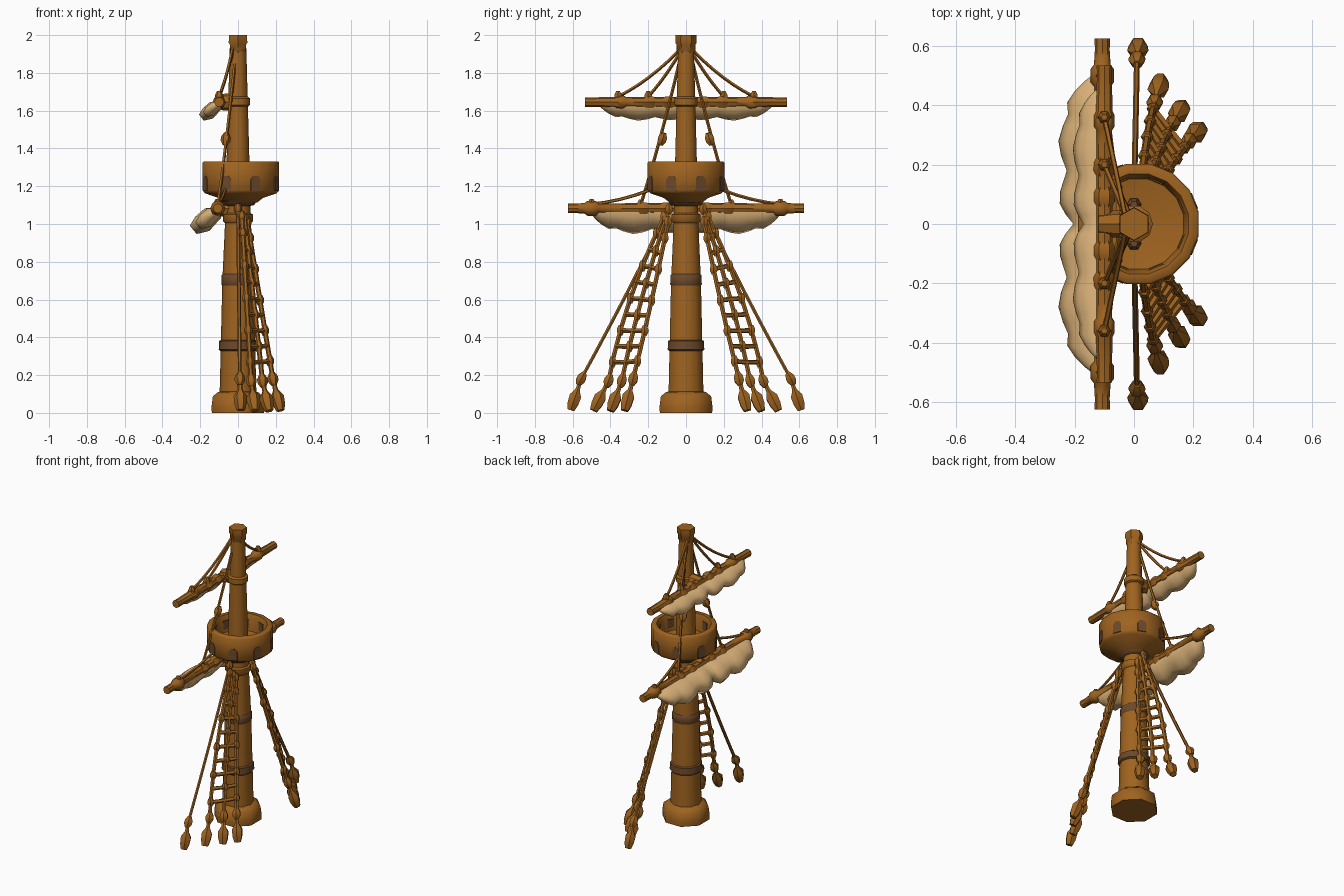
import bpy, bmesh, math
from mathutils import Vector

cube = bpy.data.objects.get("Cube")
if cube:
    bpy.data.objects.remove(cube)


def material(name, rgb):
    m = bpy.data.materials.new(name)
    m.use_nodes = True
    m.diffuse_color = (*rgb, 1)
    m.node_tree.nodes["Principled BSDF"].inputs["Base Color"].default_value = (*rgb, 1)
    return m


WOOD = material("warm wood", (0.345, 0.125, 0.014))
DARK = material("dark wood", (0.15, 0.066, 0.023))
CLOTH = material("sail cloth", (0.78, 0.49, 0.21))


def finish(name, bm, mat, angle=40):
    bmesh.ops.recalc_face_normals(bm, faces=bm.faces)
    mesh = bpy.data.meshes.new(name)
    bm.to_mesh(mesh)
    bm.free()
    mesh.materials.append(mat)
    for p in mesh.polygons:
        p.use_smooth = True
    mesh.set_sharp_from_angle(angle=math.radians(angle))
    ob = bpy.data.objects.new(name, mesh)
    bpy.context.collection.objects.link(ob)
    return ob


def skin(bm, rings):
    """Join vertex rings into a closed skin."""
    n = len(rings[0])
    for a, b in zip(rings, rings[1:]):
        for i in range(n):
            j = (i + 1) % n
            bm.faces.new((a[i], a[j], b[j], b[i]))
    bm.faces.new(rings[0])
    bm.faces.new(rings[-1])


def tube(bm, path, sides=6, turn=0.0):
    """Loft rings of (point, radius) square to the overall direction."""
    axis = (Vector(path[-1][0]) - Vector(path[0][0])).normalized()
    u = axis.cross(Vector((0, 1, 0)) if abs(axis.z) > 0.5 else Vector((0, 0, 1))).normalized()
    v = axis.cross(u)
    rings = []
    for p, r in path:
        angles = [turn + math.tau * i / sides for i in range(sides)]
        rings.append([bm.verts.new(Vector(p) + r * (math.cos(a) * u + math.sin(a) * v)) for a in angles])
    skin(bm, rings)


def turned(name, profile, mat, sides=10, x=0.0, turn=0.0):
    """Upright turned part from (radius, height) pairs."""
    bm = bmesh.new()
    tube(bm, [((x, 0, z), r) for r, z in profile], sides, turn)
    return finish(name, bm, mat, 50)


def knot(bm, p, r, direction=(0, 0, 1)):
    d = Vector(direction).normalized() * r
    p = Vector(p)
    tube(bm, [(p - d * 1.3, r * 0.5), (p - d * 0.4, r), (p + d * 0.4, r), (p + d * 1.3, r * 0.5)])


def sagging(a, b, sag, steps=6):
    """Points from a to b, pushed along the sag vector in the middle."""
    a, b = Vector(a), Vector(b)
    return [a.lerp(b, i / steps) + Vector(sag) * 4 * i / steps * (1 - i / steps)
            for i in range(steps + 1)]


# Mast with foot, collars and cap
turned("mast", [(0.1, 0.05), (0.096, 0.15), (0.083, 0.7), (0.069, 1.0), (0.06, 1.35), (0.044, 1.93)], WOOD)
turned("mast_foot", [(0.15, 0), (0.152, 0.03), (0.144, 0.088), (0.115, 0.11), (0.09, 0.115)], WOOD, 8, 0, math.pi / 8)
turned("mast_cap", [(0.035, 1.9), (0.05, 1.915), (0.05, 1.95), (0.057, 1.96), (0.055, 2.0)], WOOD, 6, 0, math.pi / 6)
turned("upper_collar", [(0.05, 1.62), (0.064, 1.63), (0.064, 1.665), (0.05, 1.675)], WOOD)
turned("lower_collar", [(0.064, 1.0), (0.08, 1.015), (0.08, 1.05), (0.062, 1.06)], WOOD)
turned("low_band", [(0.09, 0.325), (0.102, 0.335), (0.1, 0.38), (0.087, 0.388)], DARK)
turned("high_band", [(0.08, 0.67), (0.088, 0.68), (0.086, 0.73), (0.077, 0.738)], DARK)

# Lookout basket
NEST_X, NEST_R, NEST_IN = 0.015, 0.207, 0.161
half = math.pi / 16
turned("basket", [(0.05, 1.11), (0.09, 1.115), (0.12, 1.138), (0.192, 1.162), (NEST_R, 1.178),
                  (NEST_R, 1.325), (0.2, 1.332), (0.172, 1.332), (NEST_IN, 1.305), (0.155, 1.22),
                  (0.05, 1.2)], WOOD, 16, NEST_X, half)
turned("basket_seat", [(0.06, 1.095), (0.085, 1.1), (0.098, 1.12), (0.06, 1.122)], DARK, 10)
bm = bmesh.new()
for s in (1, -1):
    knot(bm, (0, s * 0.065, 1.205), 0.025)
finish("mast_wedges", bm, DARK)


def planks(name, radius, outline):
    """Thin plates on every second flat of the basket wall."""
    bm = bmesh.new()
    for k in range(8):
        a = math.tau * (k + 0.5) / 8
        out = Vector((math.cos(a), math.sin(a), 0))
        side = Vector((-out.y, out.x, 0))
        base = Vector((NEST_X, 0, 0)) + out * radius * math.cos(half)
        skin(bm, [[bm.verts.new(base + out * d + side * w + Vector((0, 0, z))) for w, z in outline]
                  for d in (-0.005, 0.003)])
    finish(name, bm, DARK)


planks("basket_planks", NEST_R, [(-0.028, 1.176), (0.028, 1.176), (0.028, 1.235), (0.014, 1.255),
                                 (-0.014, 1.255), (-0.028, 1.235)])
planks("basket_inner_planks", NEST_IN, [(-0.024, 1.24), (0.024, 1.24), (0.024, 1.3), (-0.024, 1.3)])


# Yards, their straps and the furled sails
def yard(name, x, z, length, collar, bulge):
    half_profile = [(0, 0.027), (0.48, 0.027), (collar - 0.06, 0.026), (collar - 0.035, bulge),
                    (collar + 0.035, bulge), (collar + 0.06, 0.028), (0.94, 0.025), (1.0, 0.026)]
    full = [(-t, r) for t, r in reversed(half_profile[1:])] + half_profile
    bm = bmesh.new()
    tube(bm, [((x, t * length, z), r) for t, r in full], 8)
    for s in (1, -1):
        for t in (0.17, 0.36):
            knot(bm, (x, s * t * length, z), 0.036, (0, 1, 0))
    finish(name, bm, WOOD)
    bm = bmesh.new()
    tube(bm, [((x - 0.02, 0, z), 0.036), ((x + 0.03, 0, z), 0.045), ((-0.01, 0, z), 0.045)], 8)
    finish(name + "_strap", bm, WOOD)


def sail(name, x, z, size, stretch):
    section = [(0.018, 0.005), (-0.068, 0.0), (-0.12, -0.045), (-0.148, -0.092),
               (-0.112, -0.136), (-0.045, -0.12), (0.018, -0.05)]
    lobes = [(0, 0.66), (0.035, 0.85), (0.07, 0.97), (0.11, 0.96), (0.18, 0.81), (0.23, 0.94), (0.28, 1),
             (0.33, 0.9), (0.37, 0.78), (0.41, 0.8), (0.45, 0.62), (0.48, 0.42), (0.505, 0.2)]
    stations = [(-y, k) for y, k in reversed(lobes[1:])] + lobes
    bm = bmesh.new()
    skin(bm, [[bm.verts.new((x + dx * k * size, y * stretch, z + dz * k * size)) for dx, dz in section]
              for y, k in stations])
    finish(name, bm, CLOTH, 75)


UPPER, LOWER = (-0.1, 1.645), (-0.107, 1.083)
yard("upper_yard", *UPPER, 0.535, 0.65, 0.035)
yard("lower_yard", *LOWER, 0.625, 0.8, 0.04)
sail("upper_sail", *UPPER, 0.72, 0.91)
sail("lower_sail", *LOWER, 1.0, 1.0)

# Lifting lines from the mast to the yards
for s, label in ((1, "back"), (-1, "front")):
    bm = bmesh.new()
    lines = [((-0.03, 0.03, 1.925), (UPPER[0], 0.36, 1.675), 0.022),
             ((-0.03, 0.03, 1.91), (UPPER[0], 0.2, 1.675), 0.012),
             ((-0.01, 0.02, 1.92), (LOWER[0], 0.24, 1.1), 0.03),
             ((-0.05, 0.04, 1.25), (LOWER[0], 0.5, 1.105), 0.025)]
    for a, b, sag in lines:
        pts = [(p.x, s * p.y, p.z) for p in sagging(a, b, (0, 0, -sag))]
        tube(bm, [(p, 0.009) for p in pts], 5)
        knot(bm, pts[-1], 0.022)
    knot(bm, (-0.065, s * 0.125, 1.45), 0.026, (-0.1, s * 0.25, -0.8))
    finish(label + "_lifting_lines", bm, WOOD)

# Shrouds: top, block, foot and sideways bow, then a rope ladder over the inner three
SHROUDS = [((0.0, 0.09, 1.08), (0.01, 0.555, 0.18), (0.015, 0.61, 0.015), -0.005),
           ((0.02, 0.115, 1.04), (0.07, 0.41, 0.17), (0.09, 0.49, 0.012), 0.034),
           ((0.035, 0.105, 1.03), (0.13, 0.34, 0.17), (0.165, 0.4, 0.01), 0.015),
           ((0.05, 0.095, 1.01), (0.185, 0.28, 0.18), (0.225, 0.325, 0.012), -0.004)]
for s, label in ((1, "back"), (-1, "front")):
    bm = bmesh.new()
    paths = []
    for i, (*ends, bow) in enumerate(SHROUDS):
        top, block, foot = [Vector((p[0], s * p[1], p[2])) for p in ends]
        pts = sagging(top, block, (0, s * bow, -0.005))
        paths.append(pts)
        tube(bm, [(p, 0.01 if i == 0 else 0.013) for p in pts])
        knot(bm, top, 0.022)
        knot(bm, block, 0.028, block - top)
        # pointed foot block
        tube(bm, [(block, 0.01), (block.lerp(foot, 0.35), 0.014), (block.lerp(foot, 0.55), 0.036),
                  (block.lerp(foot, 0.8), 0.033), (foot, 0.022)])
    finish(label + "_shrouds", bm, WOOD)

    bm = bmesh.new()
    for k in range(9):
        t = 0.1 + 0.098 * k
        spots = []
        for pts in paths[1:]:
            i = int(t * 6)
            spots.append(pts[i].lerp(pts[i + 1], t * 6 - i))
        for a, b in zip(spots, spots[1:]):
            tube(bm, [(a, 0.013), (b, 0.013)], 5)
        for j, p in enumerate(spots):
            if (j + k) % 2 == 0:
                knot(bm, p, 0.022)
    finish(label + "_ladder_rungs", bm, WOOD)
